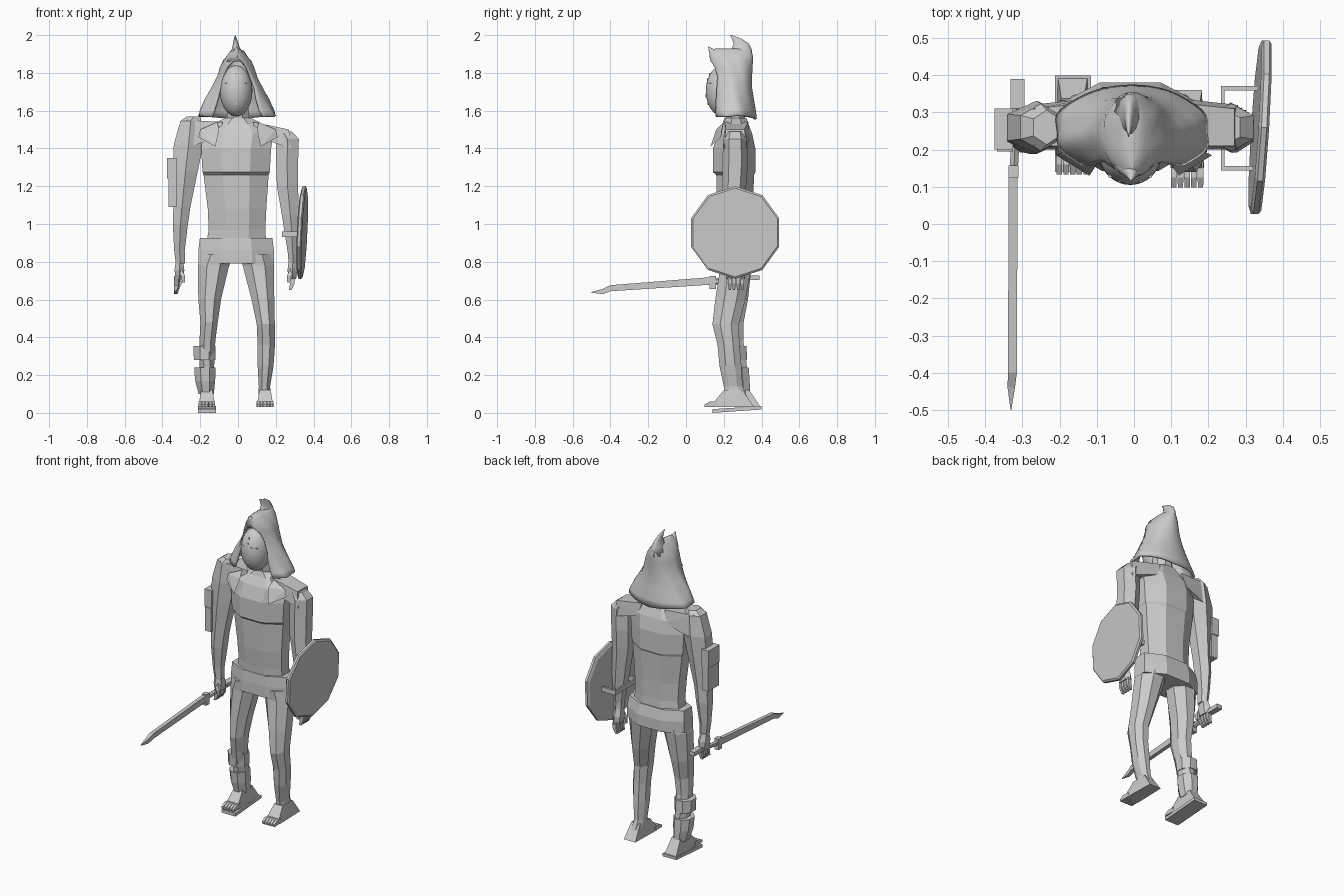
import bpy, bmesh, math
from mathutils import Vector


def finish(name, bm, smooth=False):
    bmesh.ops.recalc_face_normals(bm, faces=bm.faces)
    me = bpy.data.meshes.new(name)
    bm.to_mesh(me)
    bm.free()
    ob = bpy.data.objects.new(name, me)
    bpy.context.collection.objects.link(ob)
    if smooth:
        for p in me.polygons:
            p.use_smooth = True
    return ob


def loft(name, rings, n=8, axis='z', half=True, smooth=False):
    """Rings are (u, v, along, ru, rv); flat sides face the axes when half is set."""
    bm = bmesh.new()
    k = 1 / math.cos(math.pi / n) if half else 1
    loops = []
    for u, v, w, ru, rv in rings:
        loop = []
        for i in range(n):
            a = 2 * math.pi * (i + (0.5 if half else 0)) / n
            p, q = u + ru * k * math.cos(a), v + rv * k * math.sin(a)
            loop.append(bm.verts.new({'z': (p, q, w), 'y': (p, w, q), 'x': (w, p, q)}[axis]))
        loops.append(loop)
    for a, b in zip(loops, loops[1:]):
        for i in range(n):
            j = (i + 1) % n
            bm.faces.new((a[i], a[j], b[j], b[i]))
    bm.faces.new(loops[0])
    bm.faces.new(loops[-1])
    return finish(name, bm, smooth)


def hull(name, pts):
    bm = bmesh.new()
    for p in pts:
        bm.verts.new(p)
    bmesh.ops.convex_hull(bm, input=bm.verts[:])
    return finish(name, bm)


def box(name, x0, x1, y0, y1, z0, z1):
    return hull(name, [(x, y, z) for x in (x0, x1) for y in (y0, y1) for z in (z0, z1)])


# torso with a stepped chest plate, and neck
loft("torso", [(-.01, .27, .88, .16, .09), (-.005, .265, .97, .15, .09), (-.005, .26, 1.08, .155, .095),
               (-.01, .26, 1.26, .172, .10), (-.01, .255, 1.275, .178, .113), (-.01, .255, 1.40, .185, .112),
               (0, .26, 1.48, .19, .09), (0, .265, 1.53, .13, .065), (0, .265, 1.56, .07, .055)])
loft("neck", [(0, .265, 1.53, .06, .05), (0, .25, 1.64, .055, .05)])
loft("hip_skirt", [(-.01, .275, .79, .20, .105), (-.01, .275, .86, .20, .105), (-.01, .27, .925, .192, .095)])

# arms
loft("right_arm", [(-.235, .26, 1.57, .035, .04), (-.25, .26, 1.545, .055, .055), (-.262, .26, 1.42, .078, .062),
                   (-.278, .255, 1.28, .065, .058), (-.297, .25, 1.09, .045, .05), (-.305, .25, 1.0, .04, .05),
                   (-.31, .25, .86, .028, .035), (-.305, .25, .79, .024, .03)], 6)
loft("left_arm", [(.235, .26, 1.49, .05, .045), (.262, .26, 1.45, .06, .055), (.26, .26, 1.32, .058, .058),
                  (.262, .255, 1.2, .056, .055), (.277, .25, 1.05, .045, .05), (.285, .25, .95, .038, .045),
                  (.29, .25, .84, .025, .033), (.29, .255, .79, .023, .03)], 6)

# shoulder yokes and pointed flaps
for side, s, top in (("right", -1, 1.55), ("left", 1, 1.50)):
    hull(side + "_shoulder", [(s * .08, .21, 1.54), (s * .08, .33, 1.54), (s * .1, .2, 1.46), (s * .1, .34, 1.46),
                              (s * .27, .21, top), (s * .27, .31, top), (s * .28, .2, 1.40), (s * .28, .32, 1.40)])
    hull(side + "_shoulder_flap", [(s * .12, .13, 1.41), (s * .2, .19, 1.50), (s * .11, .2, 1.54),
                                   (s * .21, .185, 1.46), (s * .10, .16, 1.50)])

# arm plates
box("upper_arm_plate", -.375, -.325, .20, .31, 1.24, 1.35)
box("lower_arm_plate", -.368, -.325, .195, .305, 1.09, 1.24)

# hands
for side, x in (("right", -.31), ("left", .288)):
    loft(side + "_palm", [(x, .255, .80, .02, .028), (x, .26, .755, .026, .042), (x, .265, .71, .02, .042)], 6)
    for i in range(4):
        y = .232 + i * .022
        loft(side + "_finger", [(x, y, .72, .013, .009), (x, y, .685, .012, .009), (x - .012, y, .65, .007, .006)], 4)
    loft(side + "_thumb", [(x, .235, .765, .012, .012), (x * .94, .222, .725, .011, .01), (x * .93, .222, .69, .007, .007)], 4)

# legs
loft("right_leg", [(-.105, .265, .84, .09, .085), (-.13, .265, .78, .083, .082), (-.15, .25, .60, .06, .078),
                   (-.153, .235, .48, .046, .07), (-.162, .245, .38, .042, .058), (-.165, .265, .27, .04, .055),
                   (-.165, .28, .15, .032, .05), (-.165, .29, .06, .034, .06)])
loft("left_leg", [(.09, .265, .84, .09, .085), (.108, .265, .78, .083, .082), (.132, .235, .60, .06, .08),
                  (.147, .21, .47, .048, .07), (.15, .225, .36, .046, .058), (.146, .235, .25, .042, .058),
                  (.14, .25, .14, .03, .05), (.142, .27, .07, .034, .06)])

# shin bands
loft("upper_shin_band", [(-.177, .262, .28, .057, .062), (-.177, .258, .355, .058, .062)])
loft("lower_shin_band", [(-.168, .285, .10, .040, .055), (-.174, .275, .17, .053, .062), (-.175, .27, .24, .057, .062)])

# feet with toes
for side, x, dy in (("right", -.165, .035), ("left", .143, 0)):
    hull(side + "_foot", [(x + sx * w, y + dy, z) for sx in (-1, 1) for w, y, z in
                          ((.045, .15, .03), (.04, .15, .06), (.03, .20, .12), (.03, .30, .12), (.04, .36, .03))])
    for i in range(5):
        tx = x - .036 + i * .018
        loft(side + "_toe", [(tx, .045, .17 + dy, .008, .014), (tx, .045, .125 + dy, .008, .014),
                             (tx, .037, .098 + dy, .007, .007)], 4, 'y')
hull("right_sole", [(x, y, z) for x in (-.212, -.116) for y, z in
                    ((.14, 0), (.14, .02), (.40, .018), (.40, .036))])

# sword, pointing forward
loft("sword_blade", [(-.325, .700, .15, .012, .020), (-.327, .66, -.40, .012, .016), (-.33, .643, -.44, .010, .014),
                     (-.331, .638, -.50, .001, .002)], 4, 'y')
loft("sword_grip", [(-.323, .695, .15, .011, .014), (-.315, .712, .32, .012, .014)], 6, 'y')
box("sword_pommel", -.332, -.295, .31, .39, .703, .728)
box("sword_guard", -.338, -.310, .125, .158, .655, .725)

# ten sided shield, leaning outward at the top and back
shield = loft("shield", [(.26, .955, .325, .225, .225), (.26, .955, .332, .245, .245),
                         (.26, .955, .346, .245, .245), (.26, .955, .353, .235, .235)], 10, 'x', half=False)
for v in shield.data.vertices:
    dy, dz = v.co.y - .26, v.co.z - .955
    v.co.y, v.co.z = .26 - dz, .955 + dy
    v.co.x += .062 * (v.co.y - .26) + .045 * (v.co.z - .955)
for y, x1 in ((.15, .325), (.365, .34)):
    box("shield_strap_arm", .238, x1, y - .006, y + .006, .93, .96)
box("shield_strap_grip", .234, .244, .144, .371, .93, .96)

# hood: open-fronted draped cloth; (z, cy, rx, ry, opening half angle in degrees)
rows = [(1.555, .25, .21, .125, 42), (1.60, .25, .20, .12, 38), (1.66, .245, .165, .115, 40),
        (1.72, .24, .133, .11, 45), (1.78, .24, .105, .11, 48), (1.83, .24, .088, .112, 38),
        (1.865, .24, .075, .115, 16), (1.885, .24, .06, .115, 1), (1.915, .235, .036, .112, 1),
        (1.93, .25, .012, .09, 1)]
bm = bmesh.new()
grid = []
N = 40
for r, (z, cy, rx, ry, op) in enumerate(rows):
    row = []
    for i in range(N + 1):
        a = math.radians(op) + (2 * math.pi - 2 * math.radians(op)) * i / N
        f = 1 + .035 * math.sin(7 * a + r * .9) * math.sin(a) + .02 * math.sin(r * 2.1 + 2 * a)
        row.append(bm.verts.new((-.005 + rx * f * math.sin(a), cy - ry * math.cos(a),
                                 z + (.02 * abs(math.sin(a)) if r == 0 else 0))))
    grid.append(row)
for a, b in zip(grid, grid[1:]):
    for i in range(N):
        bm.faces.new((a[i], a[i + 1], b[i + 1], b[i]))
bm.faces.new(grid[-1])
hood = finish("hood", bm, True)
sol = hood.modifiers.new("thickness", 'SOLIDIFY')
sol.thickness = .014
# curled peaks of the hood
loft("hood_back_peak", [(-.008, .28, 1.87, .055, .072), (-.01, .295, 1.92, .025, .055), (-.012, .292, 1.955, .014, .04),
                        (-.014, .27, 1.98, .008, .026), (-.015, .237, 2.0, .001, .004)], 12, smooth=True)
loft("hood_front_peak", [(-.008, .18, 1.86, .055, .05), (-.008, .16, 1.89, .035, .035),
                         (-.008, .138, 1.92, .014, .018), (-.008, .118, 1.94, .001, .002)], 12, smooth=True)

# rounded face mask
bm = bmesh.new()
bmesh.ops.create_uvsphere(bm, u_segments=32, v_segments=20, radius=1)
for v in bm.verts:
    c = v.co
    v.co = Vector((-.01 + c.x * .086, .195 + c.y * .09, 1.705 + c.z * .135))
finish("mask", bm, True)


# slits of the mask
def mask_front(x, z):
    return .195 - .09 * math.sqrt(max(0, 1 - ((x + .01) / .086) ** 2 - ((z - 1.705) / .135) ** 2))


for dx in (-.05, -.025, .025, .05):
    y = mask_front(-.01 + dx, 1.745)
    box("mask_eye_slit", -.018 + dx, -.002 + dx, y - .002, y + .01, 1.743, 1.747)
for z in (1.64, 1.68, 1.76, 1.79):
    y = mask_front(-.01, z)
    box("mask_centre_slit", -.012, -.008, y - .002, y + .01, z - .01, z + .01)
